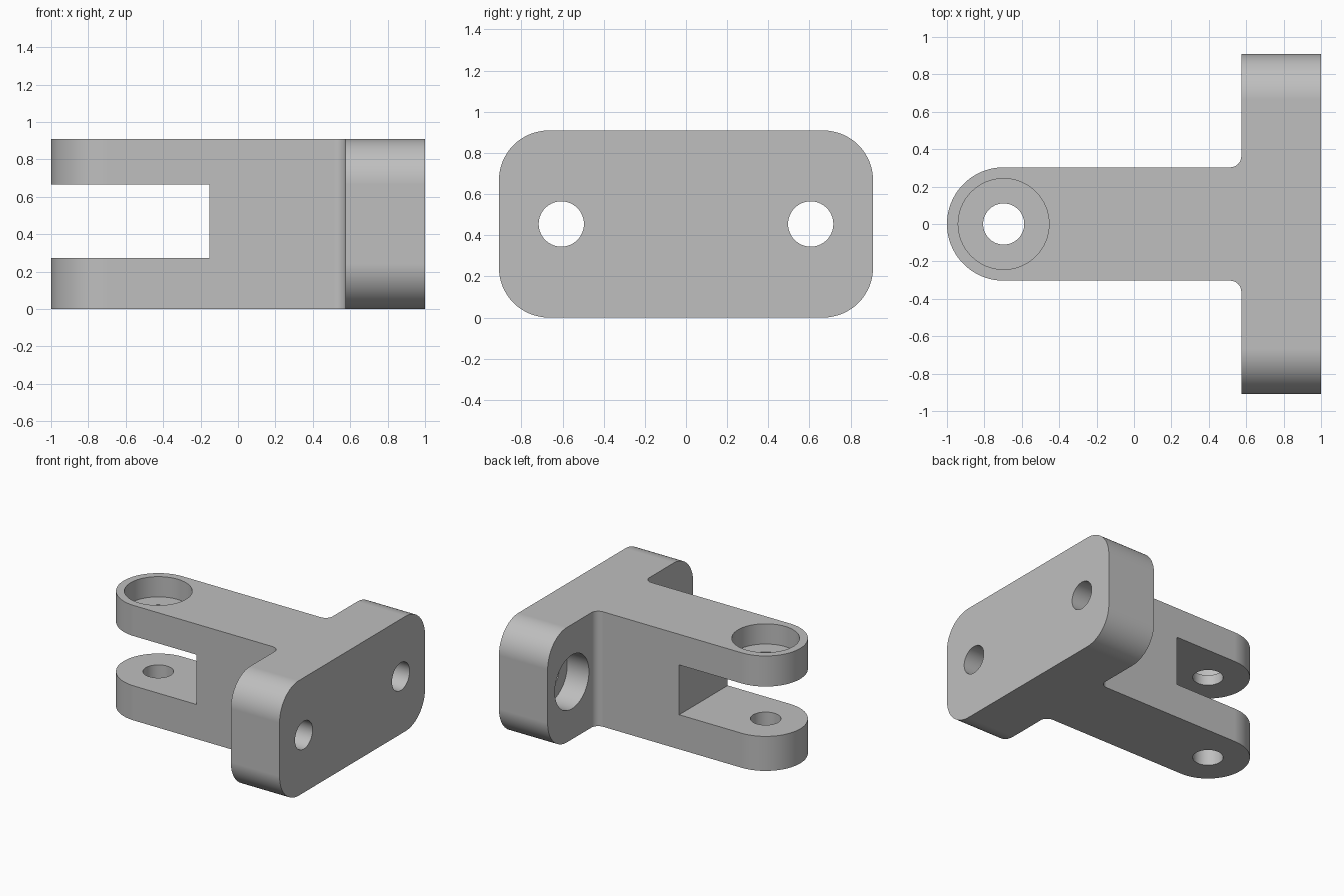
import bpy, bmesh
from math import sin, cos, radians

cube = bpy.data.objects.get("Cube")
if cube:
    bpy.data.objects.remove(cube, do_unlink=True)

# Main dimensions
LEFT, RIGHT = -1.0, 1.0
HEIGHT = 0.909
HALF_PLATE = HEIGHT
PLATE_BACK = 0.574
HALF_ARM = 0.303
PIN_X = LEFT + HALF_ARM
FILLET = 0.06
CORNER = 0.242
BOLT_Y = 0.606
HOLE = 0.11

grey = bpy.data.materials.new("plain grey")
grey.use_nodes = True
COLOUR = (0.52, 0.52, 0.52, 1)
grey.diffuse_color = COLOUR
grey.node_tree.nodes["Principled BSDF"].inputs["Base Color"].default_value = COLOUR


def arc(cx, cy, r, start, end, steps=16):
    angles = [radians(start + (end - start) * i / steps) for i in range(steps + 1)]
    return [(cx + r * cos(a), cy + r * sin(a)) for a in angles]


def circle(cx, cy, r):
    return arc(cx, cy, r, 0, 360, 64)[:-1]


def prism(name, outline, axis, low, high):
    """Extrude a 2D outline along x (outline in y, z) or z (outline in x, y)."""
    bm = bmesh.new()
    place = (lambda a, b: (low, a, b)) if axis == "x" else (lambda a, b: (a, b, low))
    face = bm.faces.new([bm.verts.new(place(a, b)) for a, b in outline])
    shift = (high - low, 0, 0) if axis == "x" else (0, 0, high - low)
    top = bmesh.ops.extrude_face_region(bm, geom=[face])["geom"]
    bmesh.ops.translate(bm, vec=shift, verts=[v for v in top if isinstance(v, bmesh.types.BMVert)])
    bmesh.ops.recalc_face_normals(bm, faces=bm.faces)
    mesh = bpy.data.meshes.new(name)
    bm.to_mesh(mesh)
    bm.free()
    mesh.materials.append(grey)
    obj = bpy.data.objects.new(name, mesh)
    bpy.context.collection.objects.link(obj)
    return obj


def combine(target, other, operation):
    """Apply a boolean and discard the helper."""
    other.hide_render = True
    mod = target.modifiers.new("boolean", "BOOLEAN")
    mod.operation = operation
    mod.solver = "EXACT"
    mod.object = other
    bpy.context.view_layer.objects.active = target
    bpy.ops.object.modifier_apply(modifier=mod.name)
    bpy.data.objects.remove(other, do_unlink=True)


# Mounting plate with rounded corners
cy, cz = HALF_PLATE - CORNER, HEIGHT - CORNER
plate_outline = (arc(cy, cz, CORNER, 0, 90) + arc(-cy, cz, CORNER, 90, 180)
                 + arc(-cy, CORNER, CORNER, 180, 270) + arc(cy, CORNER, CORNER, 270, 360))
bracket = prism("clevis_bracket", plate_outline, "x", PLATE_BACK, RIGHT)

# Arm with round end and fillets where it meets the plate
fx, fy = PLATE_BACK - FILLET, HALF_ARM + FILLET
inside = PLATE_BACK + 0.2
arm_outline = ([(inside, fy)] + arc(fx, fy, FILLET, 0, -90, 8)
               + arc(PIN_X, 0, HALF_ARM, 90, 270, 40)
               + arc(fx, -fy, FILLET, 90, 0, 8) + [(inside, -fy)])
combine(bracket, prism("arm", arm_outline, "z", 0, HEIGHT), "UNION")

# Fork slot
slot = [(LEFT - 0.2, -0.5), (-0.153, -0.5), (-0.153, 0.5), (LEFT - 0.2, 0.5)]
combine(bracket, prism("slot_cutter", slot, "z", 0.273, 0.667), "DIFFERENCE")

# Pin hole with a counterbore from the top
combine(bracket, prism("pin_cutter", circle(PIN_X, 0, HOLE), "z", -0.1, 1.1), "DIFFERENCE")
combine(bracket, prism("pin_counterbore", circle(PIN_X, 0, 0.243), "z", HEIGHT - 0.16, 1.1),
        "DIFFERENCE")

# Bolt holes with counterbores on the arm side of the plate
for side in (-1, 1):
    y = side * BOLT_Y
    combine(bracket, prism("bolt_cutter", circle(y, HEIGHT / 2, HOLE), "x", 0.4, 1.1), "DIFFERENCE")
    combine(bracket, prism("bolt_counterbore", circle(y, HEIGHT / 2, 0.213), "x", 0.4,
                           PLATE_BACK + 0.19), "DIFFERENCE")

# Smooth curved walls, crisp edges
bpy.ops.object.select_all(action="DESELECT")
bracket.select_set(True)
bpy.context.view_layer.objects.active = bracket
bpy.ops.object.shade_smooth_by_angle(angle=radians(30))
normals = bracket.modifiers.new("weighted normals", "WEIGHTED_NORMAL")
normals.keep_sharp = True
